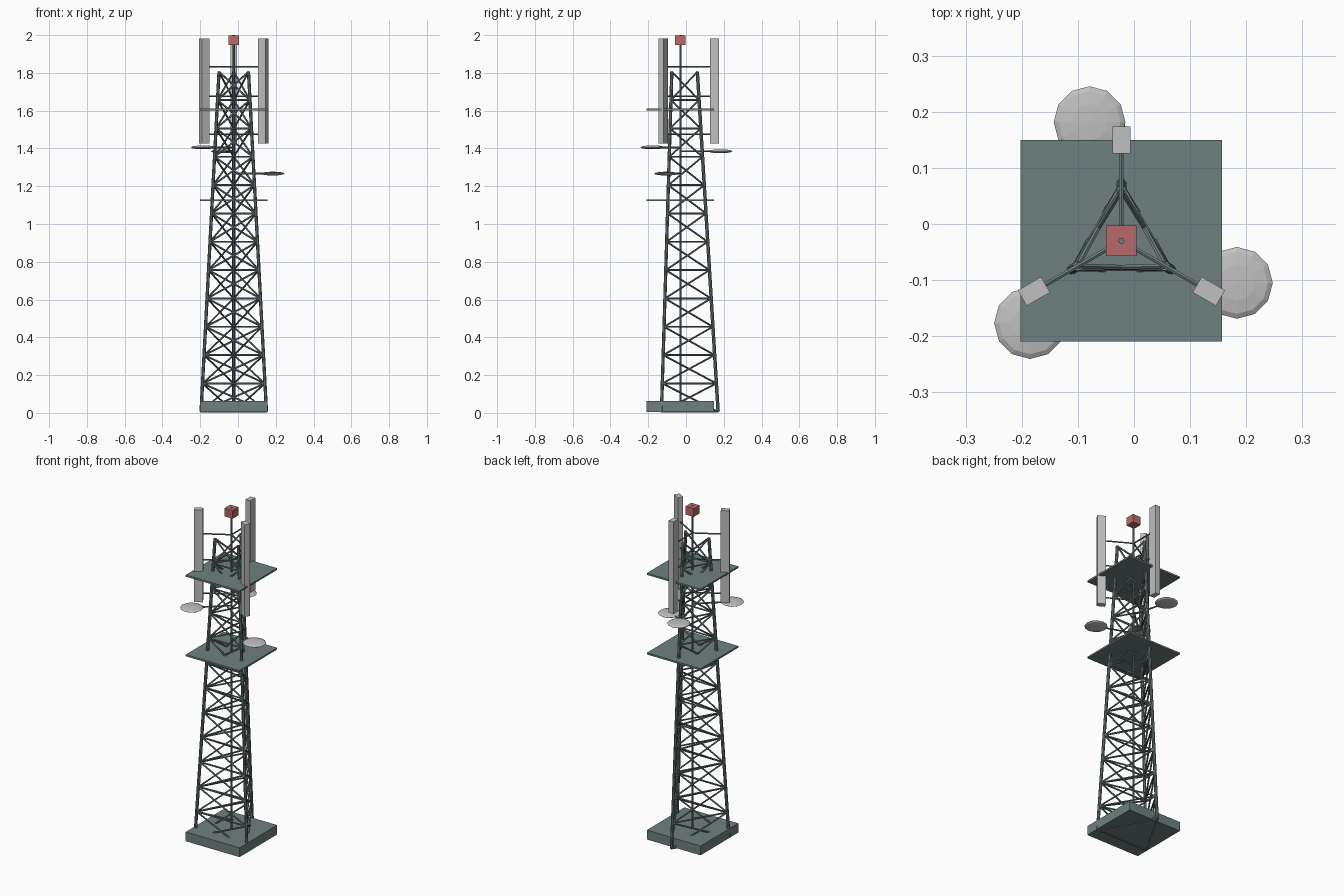
import bpy, math
from mathutils import Vector

if "Cube" in bpy.data.objects:
    bpy.data.objects.remove(bpy.data.objects["Cube"])

AX, AY = -0.0225, -0.03          # tower axis
Z0, STEP, LEVELS = 0.006, 0.15, 12
ANGLES = (90, 210, 330)


def material(name, rgb):
    m = bpy.data.materials.new(name)
    lin = [(c / 255 / 12.92) if c < 11 else ((c / 255 + 0.055) / 1.055) ** 2.4 for c in rgb]
    m.diffuse_color = (*lin, 1)
    m.use_nodes = True
    m.node_tree.nodes["Principled BSDF"].inputs["Base Color"].default_value = m.diffuse_color
    return m


STEEL = material("steel_grey", (112, 128, 128))
PALE = material("pale_grey", (192, 192, 192))
RED = material("beacon_red", (184, 106, 106))


def finish(name, mat):
    ob = bpy.context.object
    ob.name = name
    ob.data.materials.append(mat)
    return ob


def box(name, center, size, mat, turn=0):
    bpy.ops.mesh.primitive_cube_add(size=1, location=center, rotation=(0, 0, turn))
    bpy.context.object.scale = size
    return finish(name, mat)


def rod(name, a, b, radius, sides=8):
    a, b = Vector(a), Vector(b)
    d = b - a
    bpy.ops.mesh.primitive_cylinder_add(
        vertices=sides, radius=radius, depth=d.length, location=(a + b) / 2,
        rotation=d.to_track_quat('Z', 'Y').to_euler())
    return finish(name, STEEL)


def polar(radius, degrees, z):
    t = math.radians(degrees)
    return (AX + radius * math.cos(t), AY + radius * math.sin(t), z)


def node(leg, level):
    """Joint on a leg at a lattice level; the tower tapers upward."""
    return polar(0.2 - 0.11 * level / LEVELS, ANGLES[leg % 3], Z0 + STEP * level)


# Base slab and two platforms
box("base_slab", (AX, AY, 0.034), (0.359, 0.359, 0.056), STEEL)
for name, z in (("lower_platform", 1.126), ("upper_platform", 1.606)):
    box(name, (AX, AY, z), (0.359, 0.359, 0.01), STEEL)

# Legs and lattice
for i in range(3):
    rod(f"leg_{i}", node(i, 0), node(i, LEVELS), 0.009)
    for k in range(LEVELS):
        rod(f"rail_{i}_{k}", node(i, k), node(i + 1, k), 0.005, 6)
        rod(f"brace_up_{i}_{k}", node(i, k), node(i + 1, k + 1), 0.005, 6)
        rod(f"brace_down_{i}_{k}", node(i, k + 1), node(i + 1, k), 0.005, 6)

# Central mast and beacon
rod("mast", (AX, AY, Z0), (AX, AY, 2.0), 0.0055)
box("beacon", (AX, AY, 1.972), (0.054, 0.054, 0.05), RED)

# Panel antennas on radial arms
for i, ang in enumerate(ANGLES):
    box(f"panel_antenna_{i}", polar(0.18, ang, 1.704), (0.048, 0.032, 0.555),
        PALE, math.radians(ang))
    for z in (1.833, 1.677, 1.475):
        rod(f"panel_arm_{i}", polar(0, ang, z), polar(0.165, ang, z), 0.0045, 6)

# Flat dishes on radial arms
for i, (ang, z) in enumerate(((105, 1.385), (222, 1.406), (340, 1.267))):
    bpy.ops.mesh.primitive_uv_sphere_add(segments=12, ring_count=6, radius=0.064,
                                         location=polar(0.219, ang, z))
    bpy.context.object.scale = (1, 1, 0.16)
    finish(f"dish_{i}", PALE)
    rod(f"dish_arm_{i}", polar(0, ang, z), polar(0.2, ang, z), 0.005, 6)
